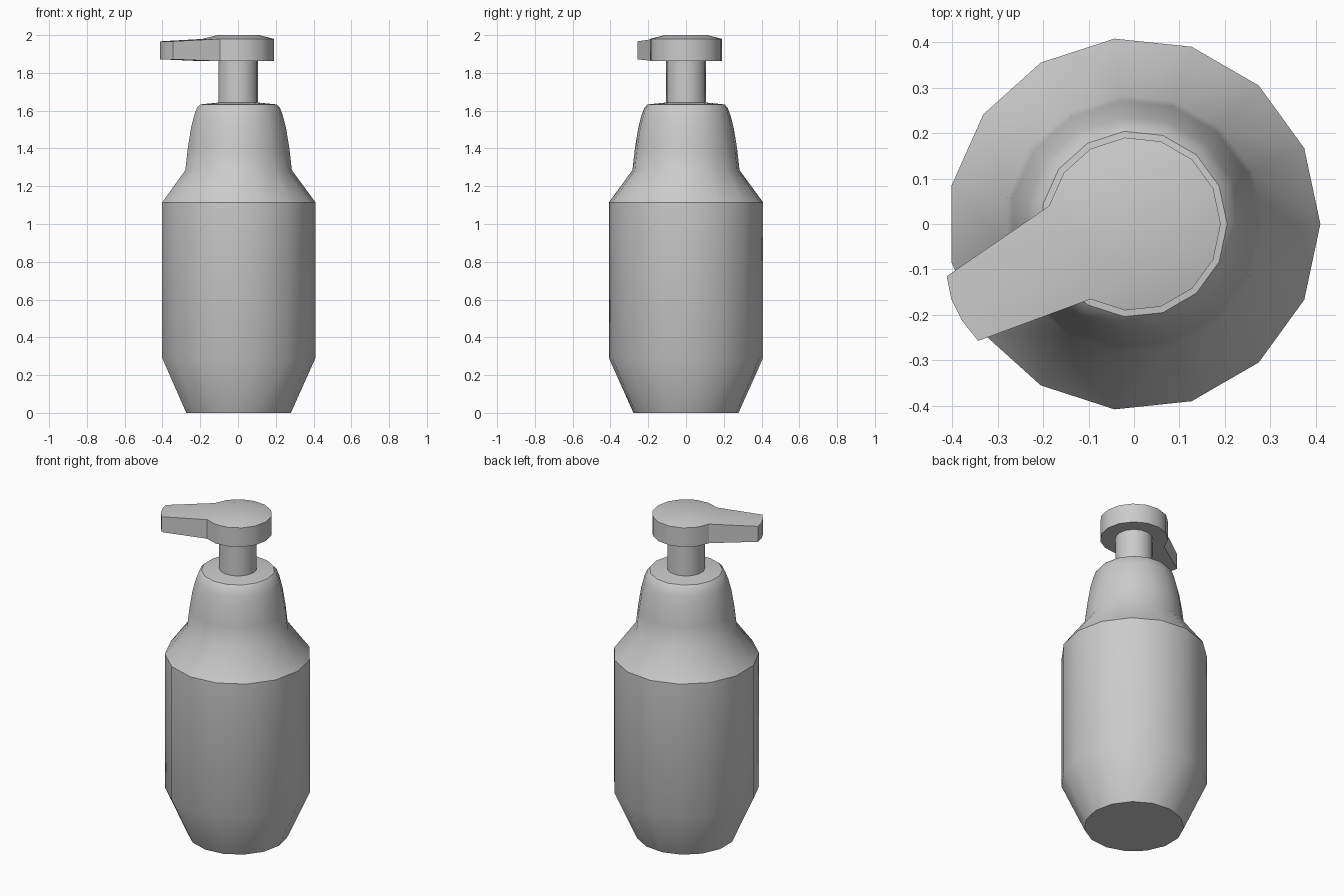
import bpy, bmesh
from math import sin, cos, radians, tau
from mathutils import Vector

if "Cube" in bpy.data.objects:
    bpy.data.objects.remove(bpy.data.objects["Cube"])

SIDES = 15


def lathe(name, profile, cap_bottom=False, cap_top=False, shape=None):
    """Revolve (radius, z) points around z; optional caps and a reshaping callback."""
    bm = bmesh.new()
    rings = [[bm.verts.new((r * cos(tau * i / SIDES), r * sin(tau * i / SIDES), z))
              for i in range(SIDES)] for r, z in profile]
    walls = []
    for low, high in zip(rings, rings[1:]):
        walls.append([bm.faces.new((low[i], low[(i + 1) % SIDES],
                                    high[(i + 1) % SIDES], high[i])) for i in range(SIDES)])
    if cap_bottom:
        bm.faces.new(rings[0][::-1])
    if cap_top:
        bm.faces.new(rings[-1])
    if shape:
        shape(bm, walls)
    bmesh.ops.recalc_face_normals(bm, faces=bm.faces[:]) if shape else None
    mesh = bpy.data.meshes.new(name)
    bm.to_mesh(mesh)
    bm.free()
    obj = bpy.data.objects.new(name, mesh)
    bpy.context.collection.objects.link(obj)
    bpy.ops.object.select_all(action='DESELECT')
    obj.select_set(True)
    bpy.context.view_layer.objects.active = obj
    bpy.ops.object.shade_smooth_by_angle(angle=radians(30))
    return obj


# Bottle with tapered base, shoulder and domed collar
lathe("bottle", [(0.28, 0), (0.41, 0.29), (0.41, 1.115), (0.285, 1.285), (0.272, 1.40),
                 (0.255, 1.505), (0.237, 1.575), (0.222, 1.615), (0.205, 1.633),
                 (0.106, 1.643)], cap_bottom=True)

# Pump stem, open where it meets the collar and the head
lathe("pump_stem", [(0.106, 1.643), (0.106, 1.862)])


def pull_spout(bm, walls):
    # Spout: three side faces of the head drawn out and narrowed
    faces = walls[1][7:10]
    out = bmesh.ops.extrude_face_region(bm, geom=faces)
    bmesh.ops.delete(bm, geom=faces, context='FACES_ONLY')
    tip = [(-0.412, -0.115), (-0.402, -0.165), (-0.378, -0.213), (-0.343, -0.257)]
    verts = [g for g in out["geom"] if isinstance(g, bmesh.types.BMVert)]
    for level, z in ((False, 1.872), (True, 1.967)):
        row = [v for v in verts if (v.co.z > 1.92) == level]
        row.sort(key=lambda v: -v.co.y)
        for v, (x, y) in zip(row, tip):
            v.co = Vector((x, y, z))


# Pump head with bevelled top and spout
lathe("pump_head", [(0.106, 1.862), (0.191, 1.862), (0.191, 1.98), (0.112, 2.0)],
      cap_top=True, shape=pull_spout)
